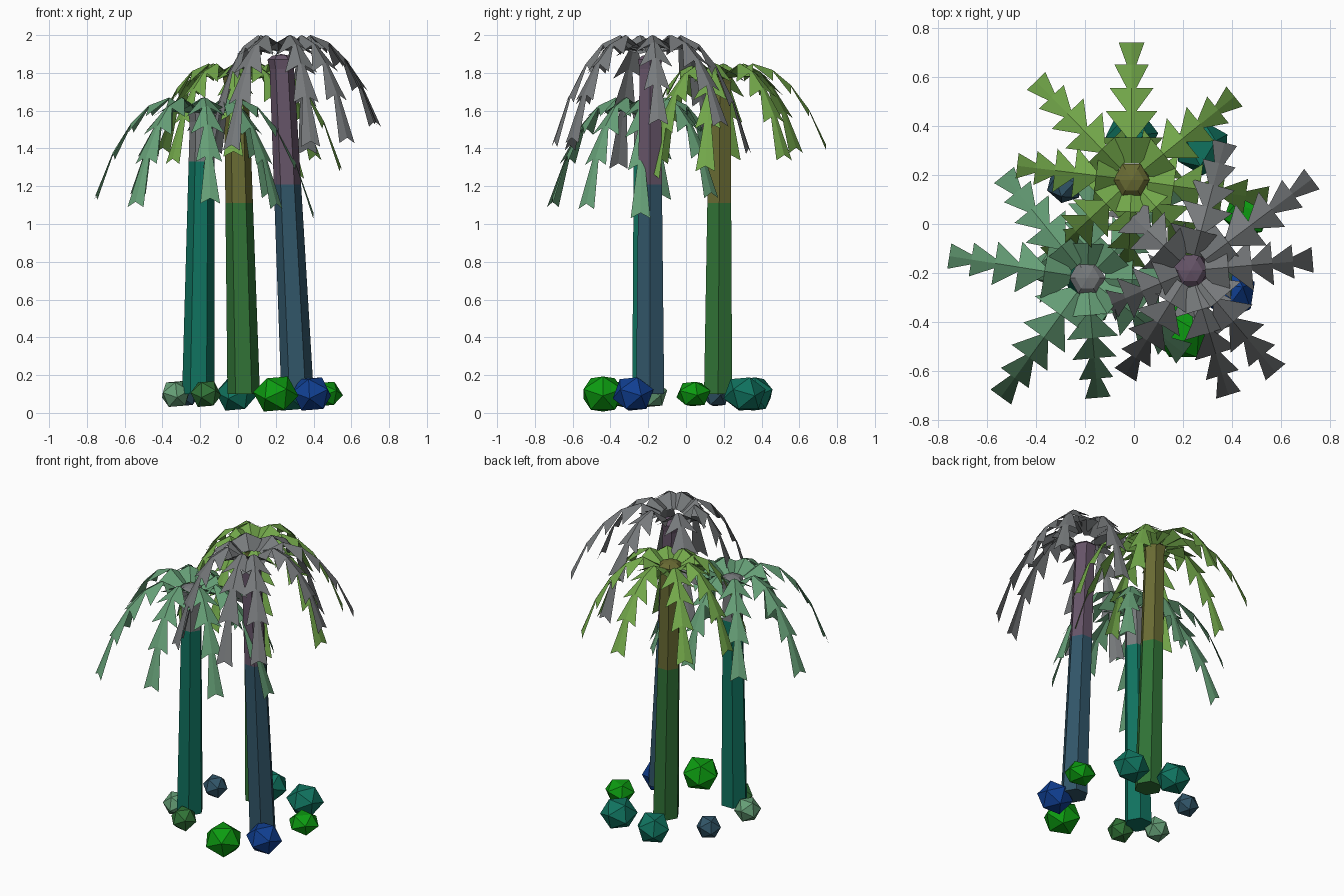
import bpy, bmesh, math
from mathutils import Vector, Matrix

if "Cube" in bpy.data.objects:
    bpy.data.objects.remove(bpy.data.objects["Cube"], do_unlink=True)


def material(name, hexcode):
    """Flat material from an sRGB hex code."""
    srgb = [int(hexcode[i:i + 2], 16) / 255 for i in (0, 2, 4)]
    col = [((c + 0.055) / 1.055) ** 2.4 if c > 0.04 else c / 12.92 for c in srgb] + [1]
    m = bpy.data.materials.new(name)
    m.use_nodes = True
    m.diffuse_color = col
    m.node_tree.nodes["Principled BSDF"].inputs["Base Color"].default_value = col
    return m


LIME = material("lime leaf", "73A84A")
SAGE = material("sage leaf", "659E76")
GREY = material("grey leaf", "777A7C")
GREEN = material("forest green", "307236")
OLIVE = material("olive bark", "696B33")
TEAL = material("teal", "10735F")
SLATE = material("slate blue", "315568")
PURPLE = material("purple bark", "665468")
BRIGHT = material("bright green", "0C9A10")
BLUE = material("deep blue", "103F92")


def finish(bm, name, mats):
    mesh = bpy.data.meshes.new(name)
    bm.normal_update()
    bm.to_mesh(mesh)
    bm.free()
    for m in mats:
        mesh.materials.append(m)
    ob = bpy.data.objects.new(name, mesh)
    bpy.context.collection.objects.link(ob)
    return ob


def trunk(name, base, top, split, mats):
    """Leaning six-sided trunk in stacked sections, with a flared domed cap."""
    bm = bmesh.new()
    a, b = Vector(base), Vector(top)
    rings = []
    for z in (a.z, 0.5, 0.85, split, (split + b.z) / 2, b.z - 0.05):
        t = (z - a.z) / (b.z - a.z)
        rings.append((a.lerp(b, t), 0.086 - 0.022 * t))
    rings += [(b, 0.074), (b + Vector((0, 0, 0.02)), 0.05)]
    loops = [[bm.verts.new(c + Vector((r * math.cos(k * math.pi / 3),
                                       r * math.sin(k * math.pi / 3), 0)))
              for k in range(6)] for c, r in rings]
    bm.faces.new(loops[0][::-1])
    for lo, hi in zip(loops, loops[1:]):
        for k in range(6):
            n = (k + 1) % 6
            bm.faces.new((lo[k], lo[n], hi[n], hi[k]))
    tip = bm.verts.new(b + Vector((0, 0, 0.03)))
    for k in range(6):
        bm.faces.new((loops[-1][k], loops[-1][(k + 1) % 6], tip))
    # the upper bark takes the second colour
    for f in bm.faces:
        f.material_index = int(f.calc_center_median().z > split)
    return finish(bm, name, mats)


# Arching midrib: share of reach, share of drop, width of the flared end
RIB = [(0.12, 0.13, 0), (0.31, 0.0, 0.26), (0.50, 0.08, 0.21),
       (0.67, 0.26, 0.18), (0.84, 0.55, 0.14), (1.0, 0.97, 0.105)]


def crown(name, x, y, crest, fronds, mat):
    """Ring of drooping fronds, each a chain of folded, flaring leaflets."""
    bm = bmesh.new()
    for angle, reach, drop in fronds:
        spin = Matrix.Translation((x, y, crest)) @ Matrix.Rotation(math.radians(angle), 4, 'Z')

        def row(r, d, half, fold):
            return [bm.verts.new(spin @ Vector((r * reach, s * half,
                                                -d * drop - fold * abs(s))))
                    for s in (-1, 0, 1)]

        for i, ((r0, d0, _), (r1, d1, w)) in enumerate(zip(RIB, RIB[1:])):
            inner = row(r0, d0, 0.02 if i else 0.035, 0.008)
            outer = row(r1, d1, w / 2, w * 0.27)
            for k in range(2):
                bm.faces.new((inner[k], outer[k], outer[k + 1], inner[k + 1]))
    return finish(bm, name, [mat])


# Trunks
trunk("back_trunk", (0.03, 0.17, 0.1), (-0.01, 0.18, 1.79), 1.11, [GREEN, OLIVE])
trunk("right_trunk", (-0.21, -0.21, 0.1), (-0.19, -0.22, 1.59), 1.33, [TEAL, GREY])
trunk("left_trunk", (0.315, -0.19, 0.1), (0.23, -0.19, 1.87), 1.21, [SLATE, PURPLE])

# Crowns: direction, reach and drop of every frond
crown("back_crown", -0.01, 0.18, 1.85,
      [(90, 0.56, 0.44), (39, 0.54, 0.5), (-8, 0.56, 0.56), (-48, 0.48, 0.6),
       (268, 0.42, 0.48), (223, 0.46, 0.52), (173, 0.47, 0.5), (134, 0.56, 0.46)], LIME)
crown("right_crown", -0.19, -0.22, 1.67,
      [(171, 0.57, 0.53), (234, 0.6, 0.57), (275, 0.49, 0.55), (322, 0.5, 0.58),
       (358, 0.59, 0.63), (45, 0.5, 0.52), (88, 0.45, 0.5), (129, 0.54, 0.5)], SAGE)
crown("left_crown", 0.23, -0.19, 2.0,
      [(5, 0.5, 0.46), (37, 0.62, 0.47), (75, 0.54, 0.62), (137, 0.48, 0.62),
       (203, 0.43, 0.7), (238, 0.5, 0.6), (287, 0.53, 0.58), (310, 0.54, 0.56)], GREY)


def rock(name, x, y, radius, height, turn, mat):
    """Chunky twenty-faced stone lying with an edge on top."""
    bm = bmesh.new()
    bmesh.ops.create_icosphere(bm, subdivisions=1, radius=1.15)
    tilt = Matrix.Rotation(math.radians(31.7), 4, 'Y')
    bmesh.ops.transform(bm, verts=bm.verts, matrix=Matrix.Translation((x, y, 0.1))
                        @ Matrix.Rotation(turn, 4, 'Z')
                        @ Matrix.Diagonal((radius, radius, height, 1)) @ tilt)
    return finish(bm, name, [mat])


# Stones around the grove
rock("front_stone", 0.2, -0.44, 0.105, 0.095, 0.0, BRIGHT)
rock("blue_stone", 0.39, -0.28, 0.097, 0.09, 0.4, BLUE)
rock("left_stone", 0.46, 0.04, 0.085, 0.066, 0.2, BRIGHT)
rock("back_left_stone", 0.28, 0.31, 0.1, 0.09, 0.5, TEAL)
rock("back_stone", -0.01, 0.36, 0.095, 0.09, 0.1, TEAL)
rock("slate_stone", -0.28, 0.16, 0.068, 0.066, 0.3, SLATE)
rock("pale_stone", -0.33, -0.18, 0.072, 0.07, 0.6, SAGE)
rock("dark_stone", -0.17, -0.33, 0.072, 0.07, 0.2, GREEN)
